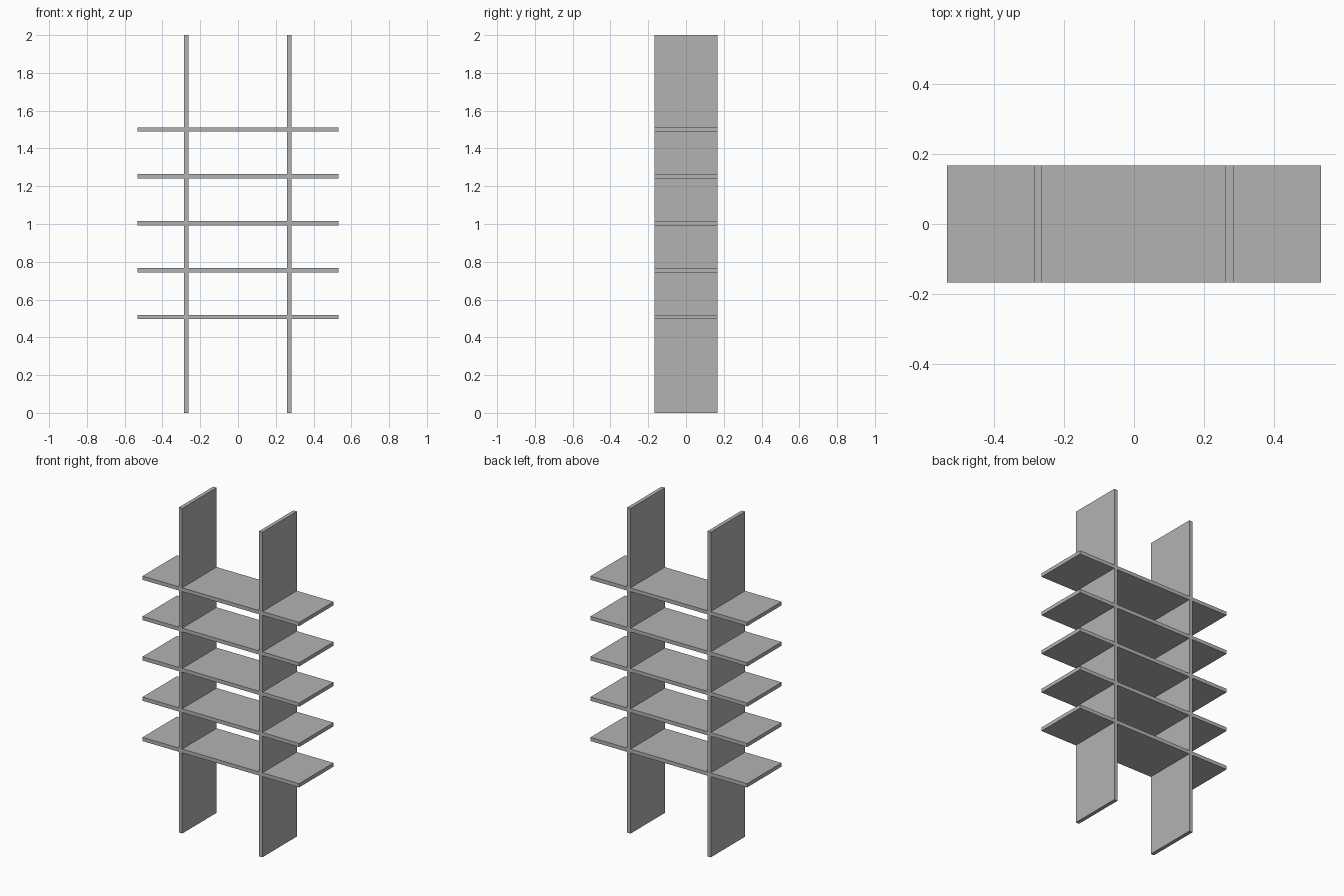
import bpy

cube = bpy.data.objects.get("Cube")
if cube:
    bpy.data.objects.remove(cube, do_unlink=True)

DEPTH = 0.334
THICK = 0.023

# Single plain grey finish
grey = bpy.data.materials.new("plain_grey")
grey.use_nodes = True
colour = (0.45, 0.45, 0.45, 1)
grey.diffuse_color = colour
grey.node_tree.nodes["Principled BSDF"].inputs["Base Color"].default_value = colour


def board(name, centre, size):
    bpy.ops.mesh.primitive_cube_add(size=1, location=centre)
    obj = bpy.context.object
    obj.name = name
    obj.scale = size
    bpy.ops.object.transform_apply(location=False, rotation=False, scale=True)
    obj.data.materials.append(grey)
    return obj


# Two full-height upright panels
for name, x in (("right_upright", -0.274), ("left_upright", 0.272)):
    board(name, (x, 0, 1), (THICK, DEPTH, 2))

# Five evenly spaced shelves crossing the uprights
for i in range(5):
    board(f"shelf_{i + 1}", (0, 0, 0.508 + i * 0.248), (1.066, DEPTH, THICK))
